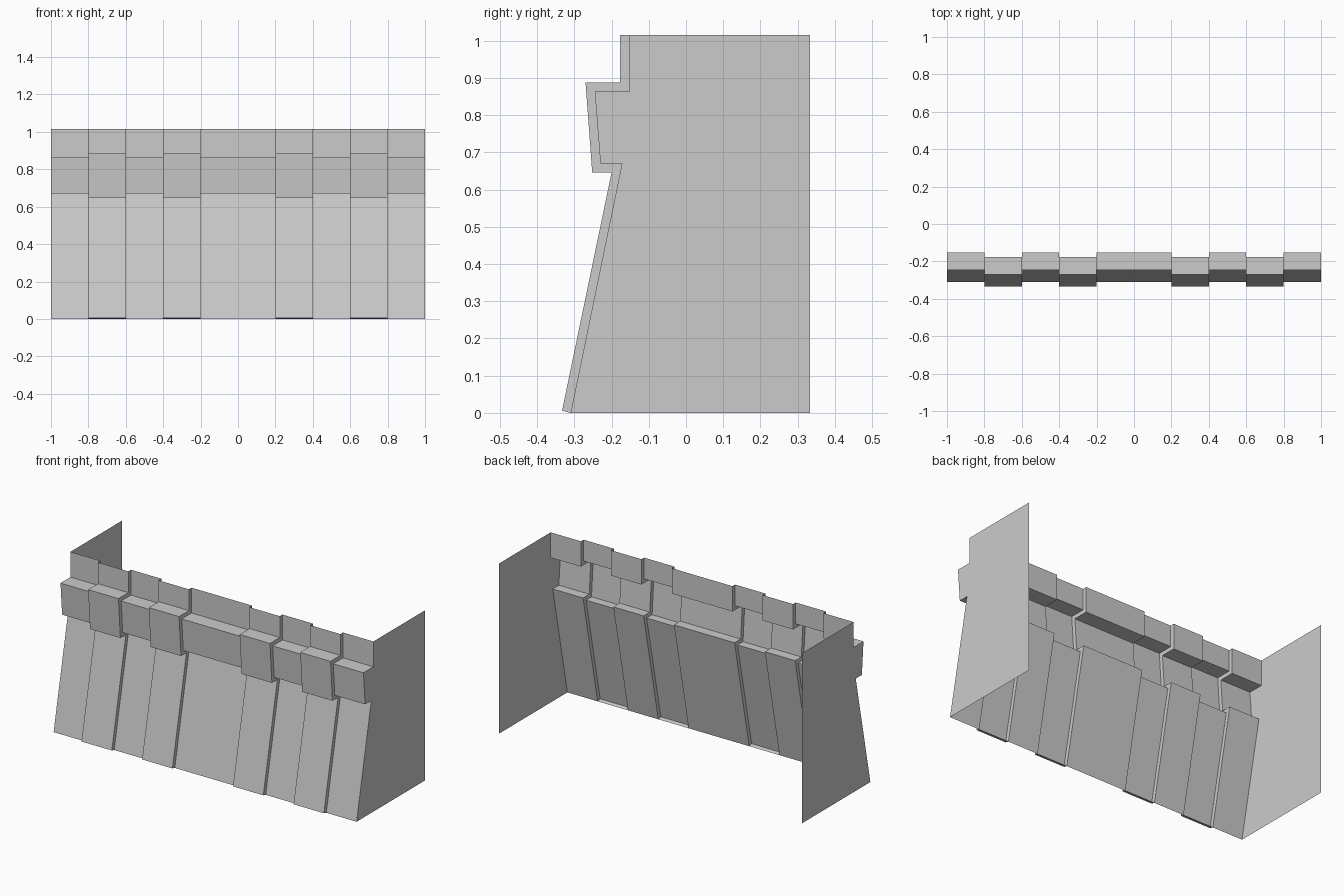
import bpy

if "Cube" in bpy.data.objects:
    bpy.data.objects.remove(bpy.data.objects["Cube"])

# Wall cross-sections as (y, z), bottom to top
BASE = [(-0.31, 0.0), (-0.172, 0.67), (-0.23, 0.67), (-0.245, 0.864),
        (-0.152, 0.864), (-0.152, 1.015)]
RAISED = [(-0.333, 0.006), (-0.2, 0.646), (-0.252, 0.646), (-0.27, 0.888),
          (-0.177, 0.888), (-0.177, 1.015)]
BACK = 0.333


def make(name, faces):
    """Mesh object from a list of faces, each a list of points."""
    verts = [p for f in faces for p in f]
    index, n = [], 0
    for f in faces:
        index.append(list(range(n, n + len(f))))
        n += len(f)
    mesh = bpy.data.meshes.new(name)
    mesh.from_pydata(verts, [], index)
    obj = bpy.data.objects.new(name, mesh)
    bpy.context.collection.objects.link(obj)
    return obj


def sheet(profile, x0, x1):
    """Profile swept along x, facing the front."""
    return [[(x0, *a), (x1, *a), (x1, *b), (x0, *b)]
            for a, b in zip(profile, profile[1:])]


def step_side(x, right):
    """Strip joining the raised and recessed profiles at x."""
    faces = []
    for j in range(len(BASE) - 1):
        f = [(x, *RAISED[j]), (x, *BASE[j]), (x, *BASE[j + 1]), (x, *RAISED[j + 1])]
        faces.append(f if right else f[::-1])
    return faces


# Recessed wall panels
for i, (x0, x1) in enumerate([(-1, -0.8), (-0.6, -0.4), (-0.2, 0.2), (0.4, 0.6), (0.8, 1)]):
    make(f"recessed_panel_{i + 1}", sheet(BASE, x0, x1))

# Raised buttresses with their sides and sloped foot
for i, x0 in enumerate([-0.8, -0.4, 0.2, 0.6]):
    x1 = x0 + 0.2
    make(f"buttress_{i + 1}", sheet([BASE[0]] + RAISED, x0, x1)
         + step_side(x0, False) + step_side(x1, True))

# Flat end walls
outline = BASE + [(BACK, 1.015), (BACK, 0.0)]
make("end_wall_left", [[(-1, *p) for p in outline]])
make("end_wall_right", [[(1, *p) for p in reversed(outline)]])
